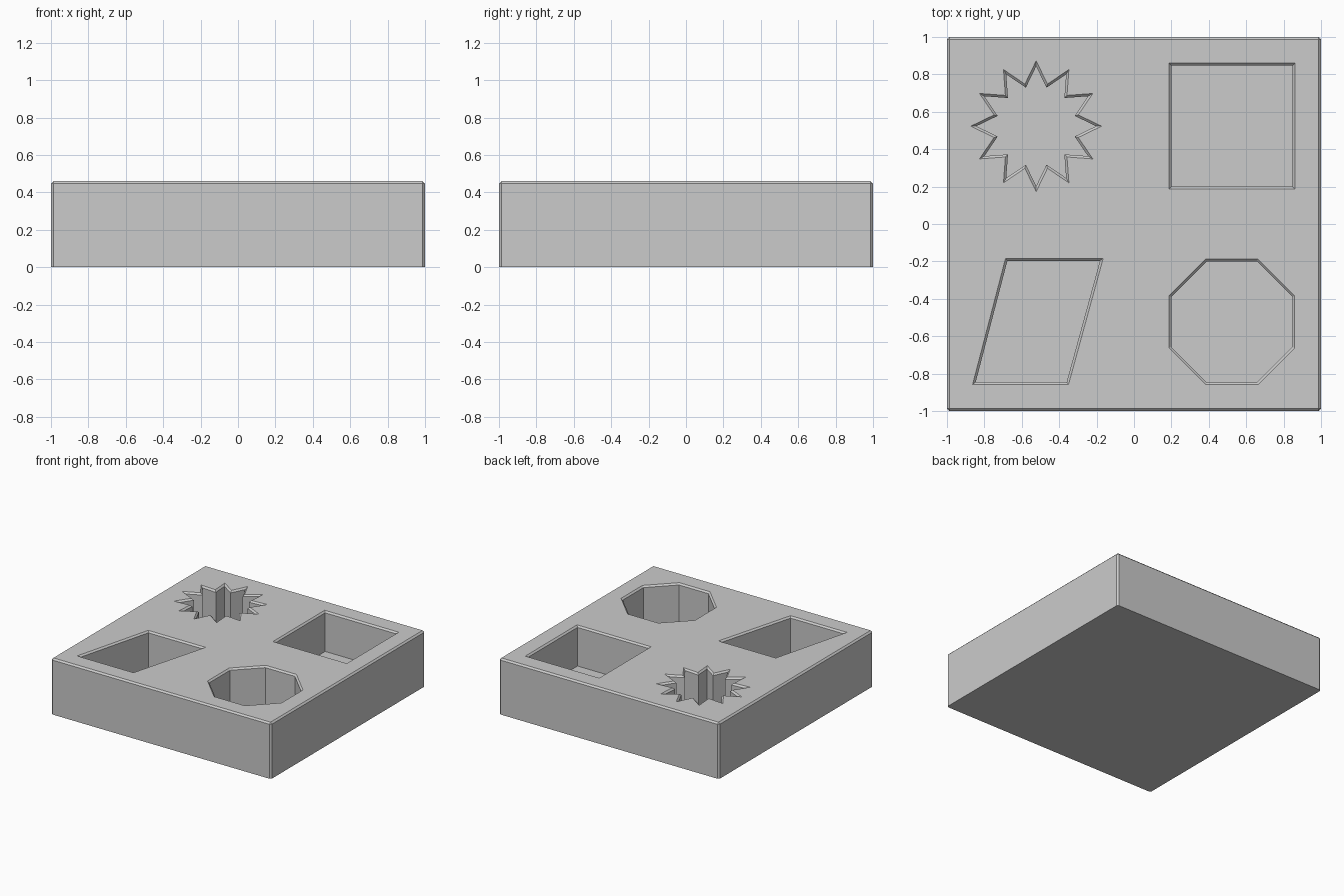
import bpy
import bmesh
from math import cos, sin, pi
from mathutils import Vector

HEIGHT = 0.46
CHAMFER = 0.013
FLOOR = 0.13

cube = bpy.data.objects.get("Cube")
if cube:
    bpy.data.objects.remove(cube, do_unlink=True)

grey = bpy.data.materials.new("plain grey")
grey.use_nodes = True
colour = (0.6, 0.6, 0.6, 1)
grey.diffuse_color = colour
grey.node_tree.nodes["Principled BSDF"].inputs["Base Color"].default_value = colour


def make_object(name, bm):
    bmesh.ops.recalc_face_normals(bm, faces=bm.faces)
    mesh = bpy.data.meshes.new(name)
    bm.to_mesh(mesh)
    bm.free()
    mesh.materials.append(grey)
    obj = bpy.data.objects.new(name, mesh)
    bpy.context.collection.objects.link(obj)
    return obj


def polygon(x, y, radii, count, turn=0):
    """Regular outline; two radii alternate to give a star."""
    return [Vector((x + radii[i % len(radii)] * cos(turn + 2 * pi * i / count),
                    y + radii[i % len(radii)] * sin(turn + 2 * pi * i / count)))
            for i in range(count)]


def offset(points, distance):
    """Mitred offset of a counter-clockwise outline, positive outwards."""
    result = []
    for i, p in enumerate(points):
        a = (p - points[i - 1]).normalized()
        b = (points[(i + 1) % len(points)] - p).normalized()
        na, nb = Vector((a.y, -a.x)), Vector((b.y, -b.x))
        result.append(p + (na + nb) * distance / (1 + na.dot(nb)))
    return result


def pocket_cutter(name, outline):
    """Straight-walled pocket that flares out into a chamfered rim."""
    bm = bmesh.new()
    layers = ((-CHAMFER, FLOOR), (-CHAMFER, HEIGHT - CHAMFER),
              (CHAMFER, HEIGHT + CHAMFER))
    rings = [[bm.verts.new((p.x, p.y, z)) for p in offset(outline, d)]
             for d, z in layers]
    for low, high in zip(rings, rings[1:]):
        for i in range(len(low)):
            bm.faces.new((low[i - 1], low[i], high[i], high[i - 1]))
    bm.faces.new(rings[0][::-1])
    bm.faces.new(rings[-1])
    cutter = make_object(name, bm)
    cutter.hide_render = True
    return cutter


# Block, with its top and upright edges chamfered
bm = bmesh.new()
bmesh.ops.create_cube(bm, size=1)
for v in bm.verts:
    v.co = (v.co.x * 2, v.co.y * 2, (v.co.z + 0.5) * HEIGHT)
edges = [e for e in bm.edges if any(v.co.z > 0.1 for v in e.verts)]
bmesh.ops.bevel(bm, geom=edges, offset=CHAMFER, segments=1, affect='EDGES')
block = make_object("sorting_block", bm)

# Four shaped pockets
c = 0.523
slanted = [Vector(p) for p in
           ((-0.863, -0.858), (-0.35, -0.858), (-0.165, -0.184), (-0.687, -0.184))]
outlines = {
    "star_pocket": polygon(-c, c, (0.35, 0.233), 24),
    "square_pocket": polygon(c, c, (0.476,), 4, pi / 4),
    "octagon_pocket": polygon(c, -c, (0.364,), 8, pi / 8),
    "slanted_pocket": slanted,
}
cutters = [pocket_cutter(name, outline) for name, outline in outlines.items()]
for cutter in cutters:
    cut = block.modifiers.new(cutter.name, 'BOOLEAN')
    cut.operation = 'DIFFERENCE'
    cut.solver = 'EXACT'
    cut.object = cutter

# Bake the cuts and drop the cutters
bpy.context.view_layer.update()
evaluated = block.evaluated_get(bpy.context.evaluated_depsgraph_get())
carved = bpy.data.meshes.new_from_object(evaluated)
block.modifiers.clear()
block.data = carved
for cutter in cutters:
    bpy.data.objects.remove(cutter, do_unlink=True)
